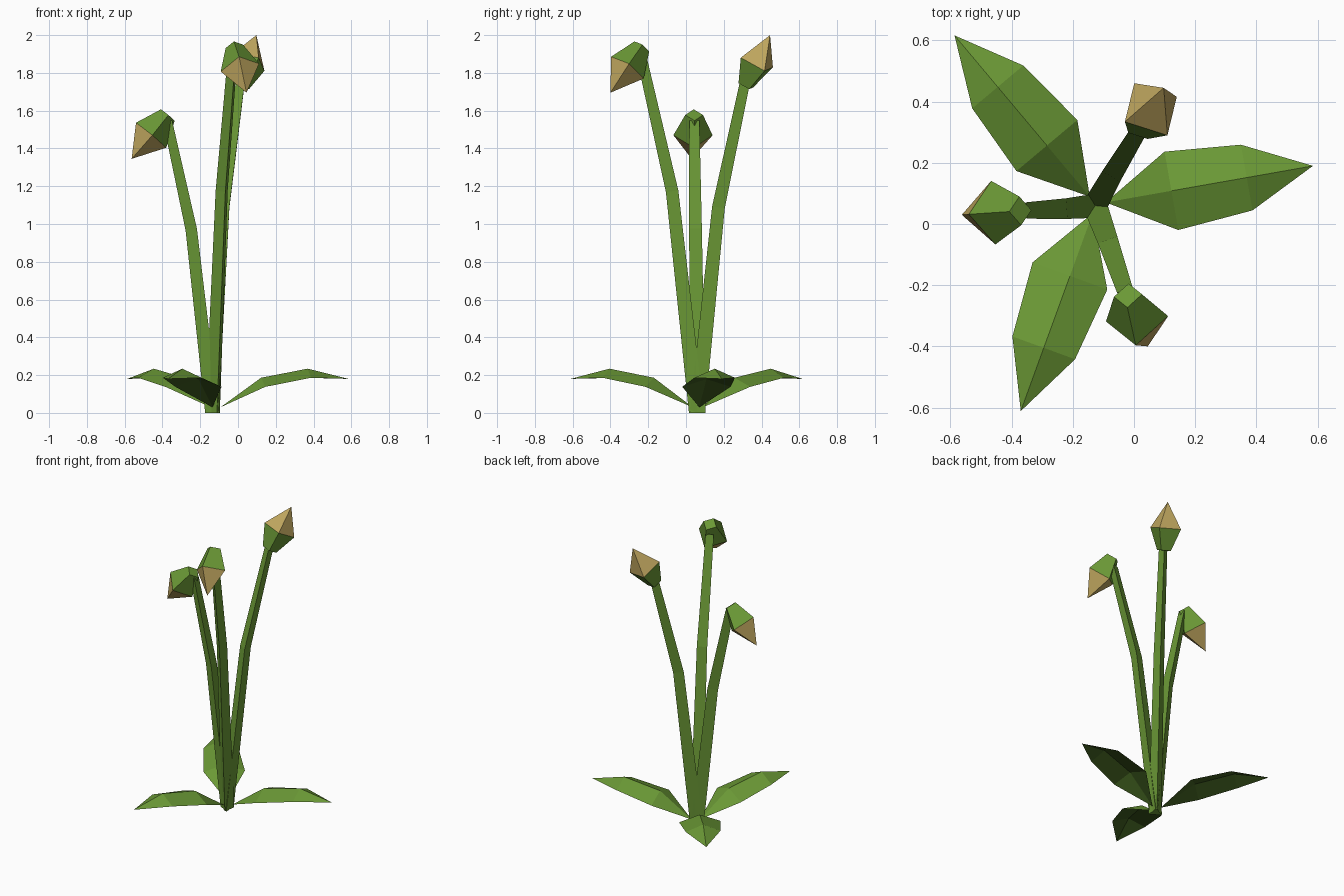
import bpy, bmesh
from math import cos, sin, radians, tau
from mathutils import Vector

cube = bpy.data.objects.get("Cube")
if cube:
    bpy.data.objects.remove(cube, do_unlink=True)


def material(name, color):
    m = bpy.data.materials.new(name)
    m.use_nodes = True
    m.diffuse_color = color
    m.node_tree.nodes["Principled BSDF"].inputs["Base Color"].default_value = color
    return m


green = material("leaf green", (0.145, 0.315, 0.036, 1))
dark_green = material("underside dark green", (0.055, 0.12, 0.015, 1))
tan = material("bud tan", (0.54, 0.395, 0.118, 1))


def finish(name, bm, mats):
    bmesh.ops.recalc_face_normals(bm, faces=bm.faces)
    mesh = bpy.data.meshes.new(name)
    bm.to_mesh(mesh)
    bm.free()
    for m in mats:
        mesh.materials.append(m)
    obj = bpy.data.objects.new(name, mesh)
    bpy.context.collection.objects.link(obj)


def ring(bm, center, axis, ref, radius, sides):
    """Regular polygon around an axis, first corner towards ref."""
    axis = axis.normalized()
    u = (ref - axis * ref.dot(axis)).normalized()
    v = axis.cross(u)
    return [bm.verts.new(center + radius * (u * cos(tau * i / sides) + v * sin(tau * i / sides)))
            for i in range(sides)]


def bridge(bm, a, b):
    n = len(a)
    for i in range(n):
        bm.faces.new((a[i], a[(i + 1) % n], b[(i + 1) % n], b[i]))


# Triangular stem: one bend, flat side facing inwards
def stem(name, bend, top):
    base, bend, top = Vector((-0.127, 0.06, 0)), Vector(bend), Vector(top)
    out = Vector((top.x - base.x, top.y - base.y, 0))
    bm = bmesh.new()
    rings = [ring(bm, base, Vector((0, 0, 1)), out, 0.047, 3),
             ring(bm, bend, top - base, out, 0.039, 3),
             ring(bm, top, top - bend, out, 0.031, 3)]
    for a, b in zip(rings, rings[1:]):
        bridge(bm, a, b)
    bm.faces.new(rings[0])
    bm.faces.new(rings[-1])
    finish(name, bm, [green])


# Four-sided bud: green cup widening to a ring, tan point beyond it
def bud(name, center, tip, corner):
    center, tip, corner = Vector(center), Vector(tip), Vector(corner)
    axis = tip - center
    bm = bmesh.new()
    cup = ring(bm, center - axis.normalized() * 0.139, axis, corner, 0.047, 4)
    wide = ring(bm, center, axis, corner, 0.104, 4)
    point = bm.verts.new(tip)
    bm.faces.new(cup)
    bridge(bm, cup, wide)
    for i in range(4):
        bm.faces.new((wide[i], wide[(i + 1) % 4], point)).material_index = 1
    finish(name, bm, [green, tan])


# Thin folded leaf with a raised midrib, arching out to a drooping tip
def leaf(name, angle):
    d = Vector((cos(radians(angle)), sin(radians(angle)), 0))
    side = Vector((-d.y, d.x, 0))
    center = Vector((-0.124, 0.065, 0))
    bm = bmesh.new()

    def vert(r, s, z):
        return bm.verts.new(center + d * r + side * s + Vector((0, 0, z)))

    root, tip = vert(0.032, 0, 0.03), vert(0.72, 0, 0.18)
    sections = ((0.25, 0.13, 0.138), (0.5, 0.109, 0.186))
    edges = [(vert(r, -w, z), vert(r, w, z)) for r, w, z in sections]
    # Upper skin, then the darker underside just below the midrib
    for skin, rib_height in enumerate((0.048, 0.041)):
        inner, outer = [[a, vert(r, 0, z + rib_height), b]
                        for (a, b), (r, w, z) in zip(edges, sections)]
        for i in range(2):
            for corners in ((root, inner[i], inner[i + 1]),
                            (inner[i], outer[i], outer[i + 1], inner[i + 1]),
                            (outer[i], tip, outer[i + 1])):
                bm.faces.new(corners).material_index = skin
    finish(name, bm, [green, dark_green])


stem("back_stem", (-0.065, 0.172, 1.09), (0.02, 0.312, 1.75))
stem("front_stem", (-0.08, -0.07, 1.175), (-0.025, -0.23, 1.875))
stem("right_stem", (-0.239, 0.049, 0.972), (-0.366, 0.043, 1.545))

bud("back_bud", (0.055, 0.375, 1.855), (0.097, 0.445, 2.0), (-0.055, 0.085, -0.027))
bud("front_bud", (0.01, -0.31, 1.828), (0.045, -0.40, 1.695), (0.1, 0.005, 0.015))
bud("right_bud", (-0.46, 0.037, 1.47), (-0.563, 0.03, 1.345), (0, 0.102, 0.008))

for leaf_name, leaf_angle in (("left_leaf", 10), ("back_leaf", 130), ("front_leaf", 250)):
    leaf(leaf_name, leaf_angle)
